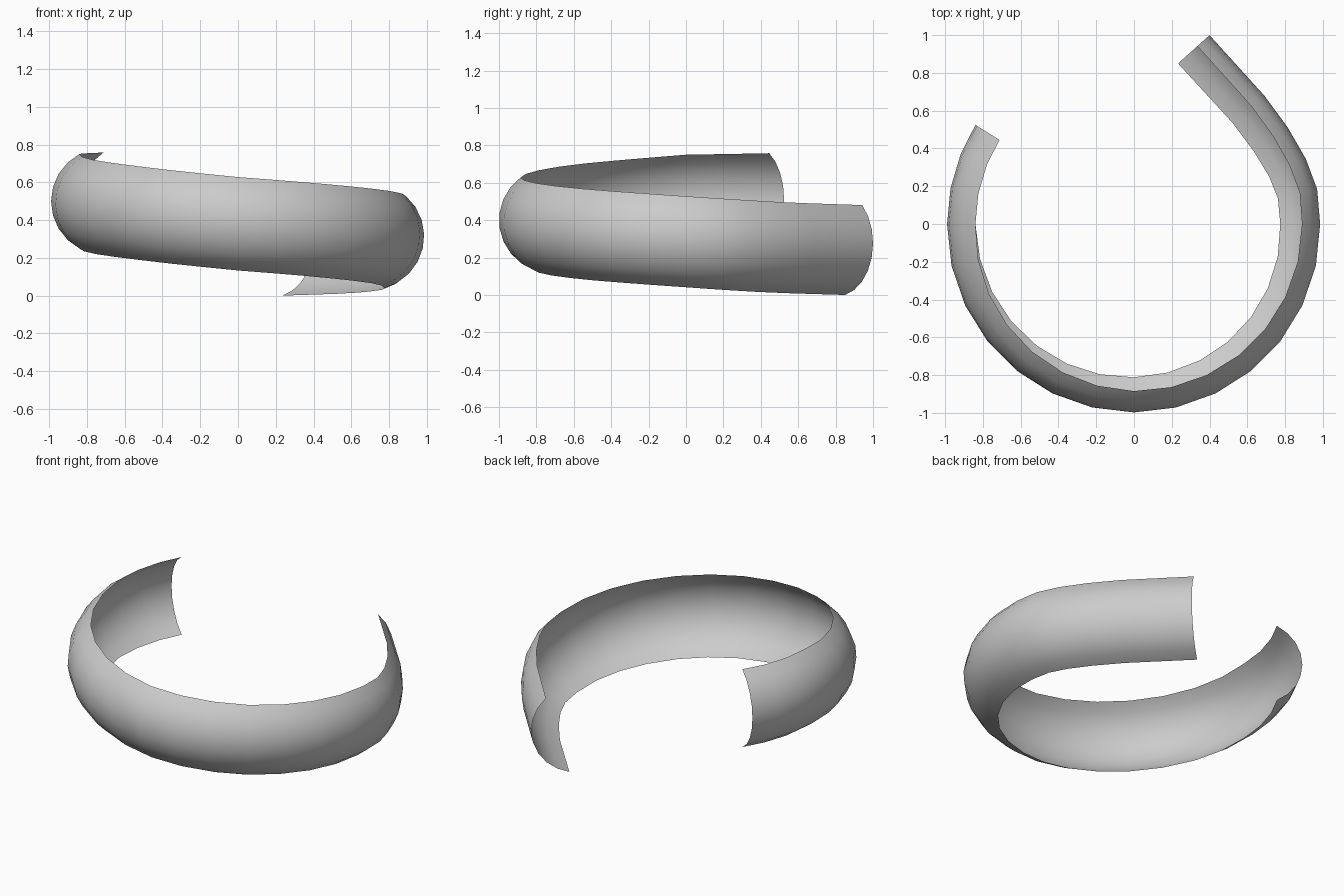
import bpy, bmesh
from math import radians, sin, cos

if "Cube" in bpy.data.objects:
    bpy.data.objects.remove(bpy.data.objects["Cube"])

ARC_R = 0.283              # radius of the bowed cross-section
HALF = 62                  # half of its opening angle
SEGS = 8

# keys along the round part: angle, outer radius, section centre height, section tilt
KEYS = [(148, 0.99, 0.508, 0), (180, 0.99, 0.50, 0), (225, 0.995, 0.456, 4),
        (270, 1.0, 0.40, 8.4), (315, 0.995, 0.355, 11), (360, 0.986, 0.315, 13.3)]

# straightening tail: outer x, y, facing angle, centre height, tilt
TAIL = [(0.97, 0.185, 13, 0.306, 13.8), (0.91, 0.345, 25, 0.299, 14.3),
        (0.815, 0.51, 34, 0.292, 15), (0.69, 0.68, 40, 0.286, 15.5),
        (0.40, 1.0, 42, 0.277, 16)]


def sample(a):
    for k, n in zip(KEYS, KEYS[1:]):
        if a <= n[0] + 1e-6:
            t = (a - k[0]) / (n[0] - k[0])
            return [p + (q - p) * t for p, q in zip(k[1:], n[1:])]


# stations along the band
stations = []
for a in [148, 158, 169] + [180 + i * 180 / 14 for i in range(15)]:
    r, z, tilt = sample(a)
    stations.append((r * cos(radians(a)), r * sin(radians(a)), a, z, tilt))
stations += TAIL

# sweep the bowed section through the stations
bm = bmesh.new()
rows = []
for x, y, a, z, tilt in stations:
    row = []
    for i in range(SEGS + 1):
        p = radians(-HALF - tilt + 2 * HALF * i / SEGS)
        inset = ARC_R * (1 - cos(p))
        row.append(bm.verts.new((x - inset * cos(radians(a)),
                                 y - inset * sin(radians(a)),
                                 z + ARC_R * sin(p))))
    rows.append(row)
for r0, r1 in zip(rows, rows[1:]):
    for i in range(SEGS):
        f = bm.faces.new((r0[i], r1[i], r1[i + 1], r0[i + 1]))
        f.smooth = True

mesh = bpy.data.meshes.new("curved_band")
bm.to_mesh(mesh)
bm.free()
band = bpy.data.objects.new("curved_band", mesh)
bpy.context.collection.objects.link(band)
